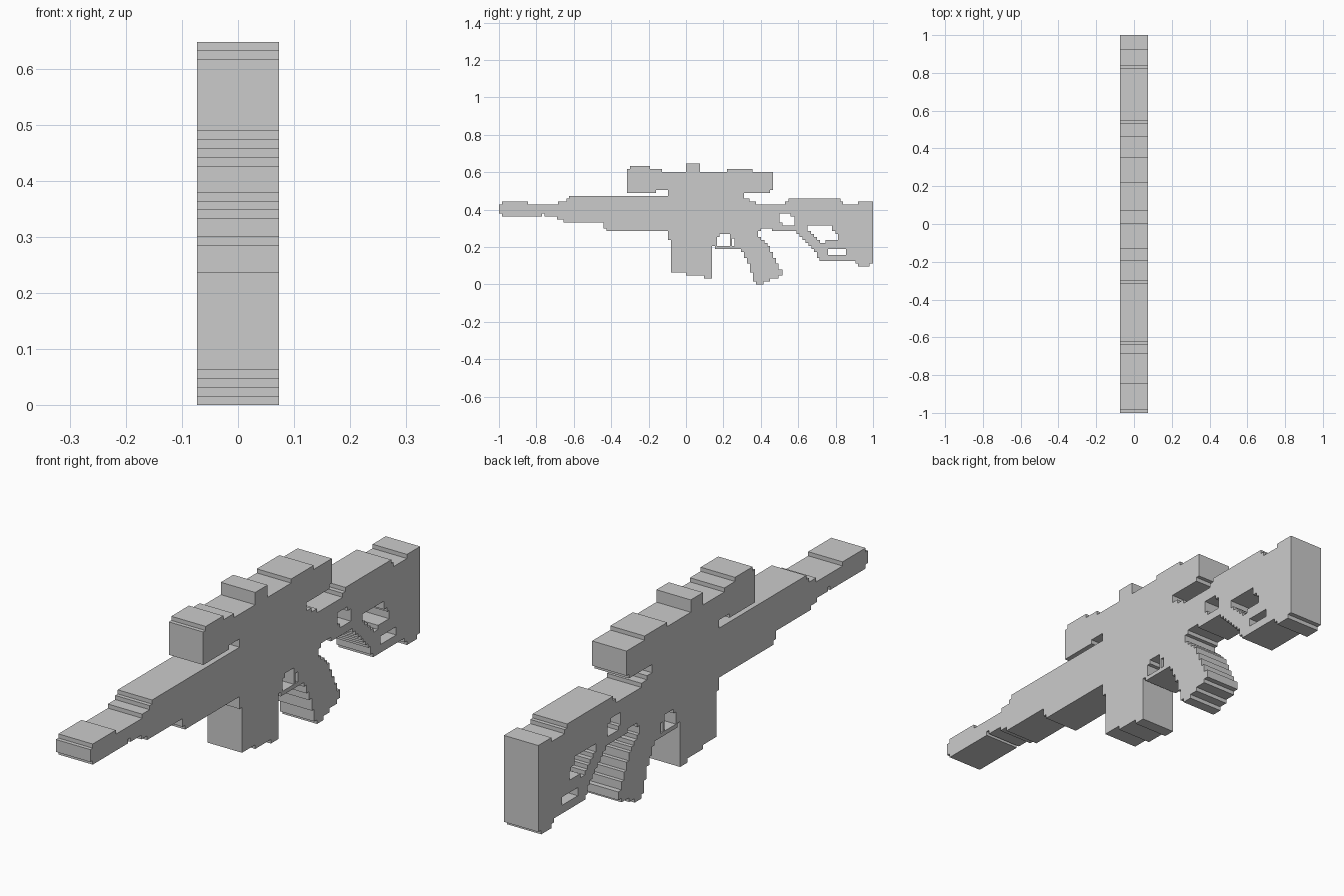
import bpy, bmesh

if "Cube" in bpy.data.objects:
    bpy.data.objects.remove(bpy.data.objects["Cube"])

ROW = 0.0158      # height of one step
HALF = 0.073      # half thickness


def staircase(steps, end):
    """Turn (start, level) pairs into a stepped chain of points."""
    pts = []
    for i, (a, level) in enumerate(steps):
        b = steps[i + 1][0] if i + 1 < len(steps) else end
        pts += [(a, level), (b, level)]
    return pts


def outline(upper, lower, end):
    return staircase(lower, end) + staircase(upper, end)[::-1]


def slab(name, upper, lower, end, holes=(), upright=False):
    """Stepped silhouette in the y-z plane, with holes, extruded along x."""
    bm = bmesh.new()
    for loop in [outline(upper, lower, end)] + [outline(*h) for h in holes]:
        if upright:                       # steps run along z instead of y
            loop = [(b, a) for a, b in loop]
        vs = [bm.verts.new((-HALF, y, r * ROW)) for y, r in loop]
        for i, v in enumerate(vs):
            bm.edges.new((v, vs[i - 1]))
    bmesh.ops.triangle_fill(bm, edges=bm.edges[:], use_beauty=True, normal=(1, 0, 0))
    ext = bmesh.ops.extrude_face_region(bm, geom=bm.faces[:])
    moved = [g for g in ext["geom"] if isinstance(g, bmesh.types.BMVert)]
    bmesh.ops.translate(bm, verts=moved, vec=(2 * HALF, 0, 0))
    bmesh.ops.recalc_face_normals(bm, faces=bm.faces[:])
    me = bpy.data.meshes.new(name)
    bm.to_mesh(me)
    bm.free()
    ob = bpy.data.objects.new(name, me)
    bpy.context.collection.objects.link(ob)
    return ob


# Barrel and fore-end
slab("barrel",
     [(-1, 27), (-.985, 28), (-.845, 27), (-.685, 28), (-.64, 29), (-.625, 30)],
     [(-1, 24), (-.985, 23), (-.77, 24), (-.757, 23), (-.69, 22), (-.655, 21),
      (-.44, 19), (-.425, 18)], -.095)

# Receiver
slab("receiver",
     [(-.095, 31), (.31, 29), (.34, 28), (.375, 27)],
     [(-.095, 15), (.14, 18), (.40, 19), (.46, 18)], .48)

# Scope with its turret and end rings
slab("scope",
     [(-.315, 39), (-.30, 40), (-.193, 39), (-.128, 38), (0, 41), (.075, 38),
      (.218, 39), (.355, 38)],
     [(-.315, 31), (-.16, 32), (-.095, 31), (.45, 32)], .465)

# Magazine
slab("magazine", [(-.08, 15)], [(-.08, 4), (0, 3), (.095, 2)], .14)

# Trigger guard, openings either side of the trigger
slab("trigger_guard", [(.14, 18)], [(.14, 13), (.155, 12)], .295,
     holes=[([(.165, 16), (.18, 17)], [(.165, 13)], .235),
            ([(.245, 15.5)], [(.245, 13)], .26)])

# Pistol grip, described row by row
slab("grip",
     [(0, .415), (1, .45), (2, .495), (3, .515), (5, .495), (7, .48), (9, .465),
      (11, .45), (13, .435), (14, .42), (15, .40), (16, .385)],
     [(0, .375), (1, .358), (4, .343), (7, .325), (9, .31), (11, .295)],
     18, upright=True)

# Shoulder stock with three cut-outs
slab("stock",
     [(.48, 27), (.53, 28), (.547, 29), (.825, 28), (.84, 27), (.92, 28)],
     [(.48, 18), (.59, 17), (.607, 16), (.623, 15), (.64, 14), (.655, 13),
      (.67, 12), (.685, 11), (.70, 9), (.715, 8), (.905, 7), (.92, 6), (.982, 7)], 1,
     holes=[([(.50, 24), (.56, 23)], [(.50, 21), (.515, 20)], .58),
            ([(.65, 20), (.78, 18), (.80, 17)],
             [(.65, 18), (.667, 17), (.685, 16), (.70, 15), (.717, 14), (.745, 15)], .812),
            ([(.76, 12)], [(.76, 10)], .855)])
